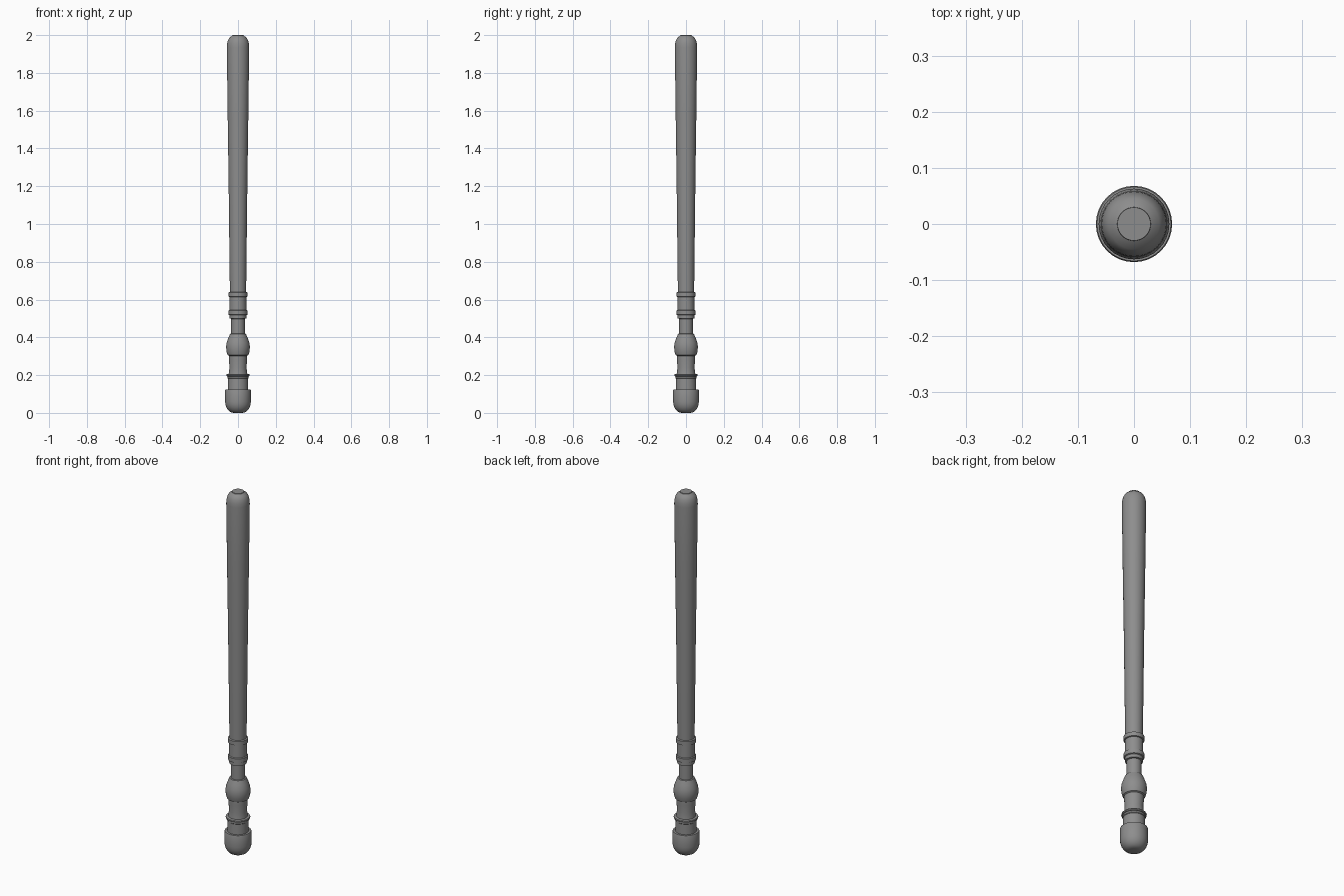
import bpy, bmesh, math

if "Cube" in bpy.data.objects:
    bpy.data.objects.remove(bpy.data.objects["Cube"])

SIDES = 32

# Dark grey used on every part
dark_grey = bpy.data.materials.new("dark_grey")
dark_grey.diffuse_color = (0.27, 0.27, 0.27, 1)
dark_grey.use_nodes = True
dark_grey.node_tree.nodes["Principled BSDF"].inputs["Base Color"].default_value = dark_grey.diffuse_color


def lathe(name, profile):
    """Spin (radius, height) points round the z axis; r = 0 closes an end."""
    bm = bmesh.new()
    verts = [bm.verts.new((r, 0, z)) for r, z in profile]
    edges = [bm.edges.new(p) for p in zip(verts, verts[1:])]
    bmesh.ops.spin(bm, geom=verts + edges, cent=(0, 0, 0), axis=(0, 0, 1),
                   angle=math.tau, steps=SIDES, use_merge=True)
    bmesh.ops.remove_doubles(bm, verts=bm.verts, dist=1e-5)
    bmesh.ops.recalc_face_normals(bm, faces=bm.faces)
    # keep normals pointing away from the axis
    if sum(f.normal.x * f.calc_center_median().x + f.normal.y * f.calc_center_median().y
           for f in bm.faces) < 0:
        bmesh.ops.reverse_faces(bm, faces=bm.faces)
    mesh = bpy.data.meshes.new(name)
    bm.to_mesh(mesh)
    bm.free()
    mesh.materials.append(dark_grey)
    ob = bpy.data.objects.new(name, mesh)
    bpy.context.collection.objects.link(ob)
    bpy.context.view_layer.objects.active = ob
    ob.select_set(True)
    bpy.ops.object.shade_smooth_by_angle(angle=math.radians(30))
    ob.select_set(False)
    return ob


def arc(r0, z0, dr, dz, a0, a1, n):
    """Elliptical arc of profile points, angles in degrees."""
    return [(r0 + dr * math.cos(math.radians(a0 + (a1 - a0) * i / n)),
             z0 + dz * math.sin(math.radians(a0 + (a1 - a0) * i / n)))
            for i in range(n + 1)]


# Rounded pommel with a stepped rim
lathe("pommel", [(0, 0)] + arc(0.022, 0.06, 0.046, 0.06, -90, 0, 6)
      + [(0.068, 0.12), (0.066, 0.125), (0.054, 0.125)])

# Lower grip with a raised ring
lathe("lower_grip", [(0.054, 0.125), (0.053, 0.182), (0.056, 0.185), (0.056, 0.193)]
      + arc(0.056, 0.2, 0.006, 0.007, -90, 90, 4)
      + [(0.049, 0.207), (0.045, 0.24), (0.048, 0.285), (0.048, 0.302)])

# Bulb with a tapered shoulder
lathe("grip_bulb", [(0.048, 0.302), (0.055, 0.306), (0.061, 0.325), (0.063, 0.35),
                    (0.060, 0.372), (0.052, 0.395), (0.042, 0.418), (0.036, 0.42)])

# Slim neck
lathe("neck", [(0.036, 0.42), (0.036, 0.498)])

# Collar with two raised rings
lathe("collar", [(0.036, 0.498), (0.044, 0.5), (0.044, 0.517), (0.050, 0.52),
                 (0.050, 0.542), (0.045, 0.545), (0.044, 0.614), (0.050, 0.616),
                 (0.050, 0.638), (0.043, 0.641)])

# Long shaft widening to a rounded tip with a small flat end
lathe("shaft", [(0.043, 0.641), (0.046, 0.9), (0.050, 1.25), (0.055, 1.6),
                (0.059, 1.935), (0.0575, 1.955), (0.053, 1.973), (0.045, 1.987),
                (0.030, 1.997), (0.0295, 2.0), (0, 2.0)])
